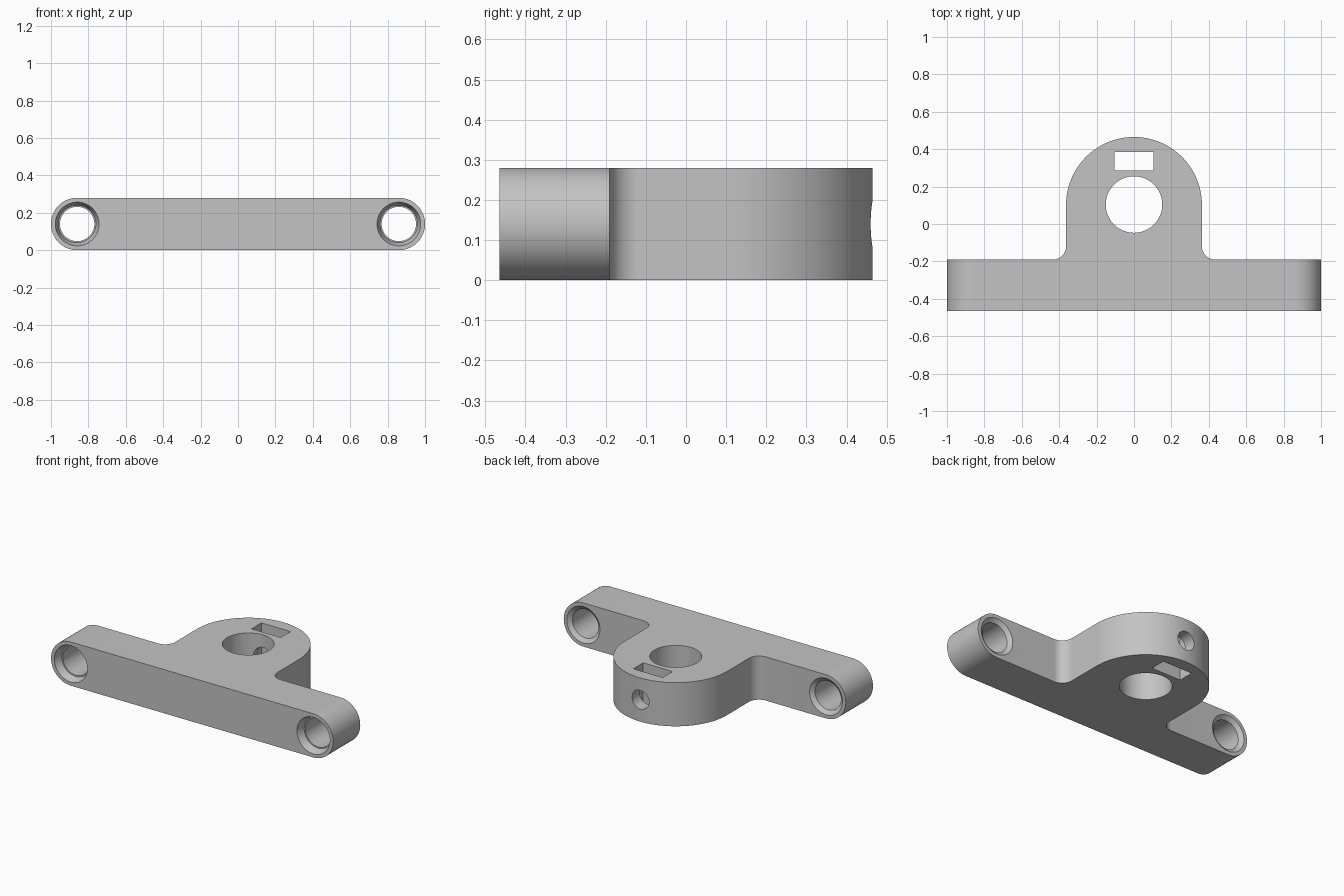
import bpy, bmesh
from math import sin, cos, pi
from mathutils import Vector

if "Cube" in bpy.data.objects:
    bpy.data.objects.remove(bpy.data.objects["Cube"])

H = 0.28                    # thickness
R = H / 2                   # bar end radius
Y0, Y1, YB = -0.465, -0.19, 0.465
BR = 0.363                  # boss radius
BY = YB - BR                # boss centre


def arc(cx, cy, r, a0, a1, n):
    return [(cx + r * cos(a0 + (a1 - a0) * i / n),
             cy + r * sin(a0 + (a1 - a0) * i / n)) for i in range(n + 1)]


def finish(name, bm):
    bmesh.ops.recalc_face_normals(bm, faces=bm.faces[:])
    me = bpy.data.meshes.new(name)
    bm.to_mesh(me)
    bm.free()
    ob = bpy.data.objects.new(name, me)
    bpy.context.collection.objects.link(ob)
    return ob


def prism(name, pts, direction):
    """Extrude a closed loop of 3D points."""
    bm = bmesh.new()
    f = bm.faces.new([bm.verts.new(p) for p in pts])
    g = bmesh.ops.extrude_face_region(bm, geom=[f])
    vs = [e for e in g['geom'] if isinstance(e, bmesh.types.BMVert)]
    bmesh.ops.translate(bm, vec=Vector(direction), verts=vs)
    return finish(name, bm)


def lathe_y(name, x, z, profile, n=64):
    """Solid of revolution about a line along y; profile is (y, radius)."""
    bm = bmesh.new()
    rings = [[bm.verts.new((x + r * cos(2 * pi * i / n), y, z + r * sin(2 * pi * i / n)))
              for i in range(n)] for y, r in profile]
    for a, b in zip(rings, rings[1:]):
        for i in range(n):
            j = (i + 1) % n
            bm.faces.new((a[i], a[j], b[j], b[i]))
    bm.faces.new(rings[0])
    bm.faces.new(rings[-1])
    return finish(name, bm)


def boolean(ob, other, op):
    other.hide_render = True
    m = ob.modifiers.new(op.lower(), 'BOOLEAN')
    m.operation, m.solver, m.object = op, 'EXACT', other
    bpy.context.view_layer.objects.active = ob
    bpy.ops.object.modifier_apply(modifier=m.name)
    bpy.data.objects.remove(other, do_unlink=True)


# Mounting bar with rounded ends
hx = 1 - R
outline = arc(hx, R, R, -pi / 2, pi / 2, 40) + arc(-hx, R, R, pi / 2, 3 * pi / 2, 40)
bracket = prism("mounting_bracket", [(x, Y0, z) for x, z in outline], (0, Y1 - Y0, 0))

# Rounded boss with fillets where it meets the bar
F = 0.07
right = [(BR + F, -0.3)] + arc(BR + F, Y1 + F, F, -pi / 2, -pi, 16)
left = [(-x, y) for x, y in reversed(right)]
outline = right + arc(0, BY, BR, 0, pi, 80) + left
boss = prism("boss", [(x, y, 0) for x, y in outline], (0, 0, H))
boolean(bracket, boss, 'UNION')

# Central bore and rectangular nut slot
bore = arc(0, 0.104, 0.151, 0, 2 * pi, 96)[:-1]
slot = [(-0.104, 0.285), (0.104, 0.285), (0.104, 0.385), (-0.104, 0.385)]
for name, pts in (("bore_cutter", bore), ("slot_cutter", slot)):
    boolean(bracket, prism(name, [(x, y, -0.1) for x, y in pts], (0, 0, H + 0.2)), 'DIFFERENCE')

# Set screw hole from the back into the bore
boolean(bracket, lathe_y("screw_cutter", 0, R, [(0.15, 0.06), (0.6, 0.06)], 48), 'DIFFERENCE')

# Bolt holes: recessed at the front, chamfered at the back
profile = [(Y0 - 0.05, 0.117), (Y0, 0.117), (Y0 + 0.05, 0.1), (Y0 + 0.05, 0.092),
           (Y1 - 0.02, 0.092), (Y1, 0.117), (Y1 + 0.05, 0.117)]
for s in (-1, 1):
    boolean(bracket, lathe_y("bolt_cutter", s * hx, R, profile), 'DIFFERENCE')

# Grey material and smooth shading
mat = bpy.data.materials.new("plain_grey")
mat.diffuse_color = (0.55, 0.55, 0.55, 1)
mat.use_nodes = True
mat.node_tree.nodes["Principled BSDF"].inputs["Base Color"].default_value = mat.diffuse_color
bracket.data.materials.clear()
bracket.data.materials.append(mat)
for p in bracket.data.polygons:
    p.material_index = 0
bpy.ops.object.select_all(action='DESELECT')
bracket.select_set(True)
bpy.context.view_layer.objects.active = bracket
bpy.ops.object.shade_smooth_by_angle()
